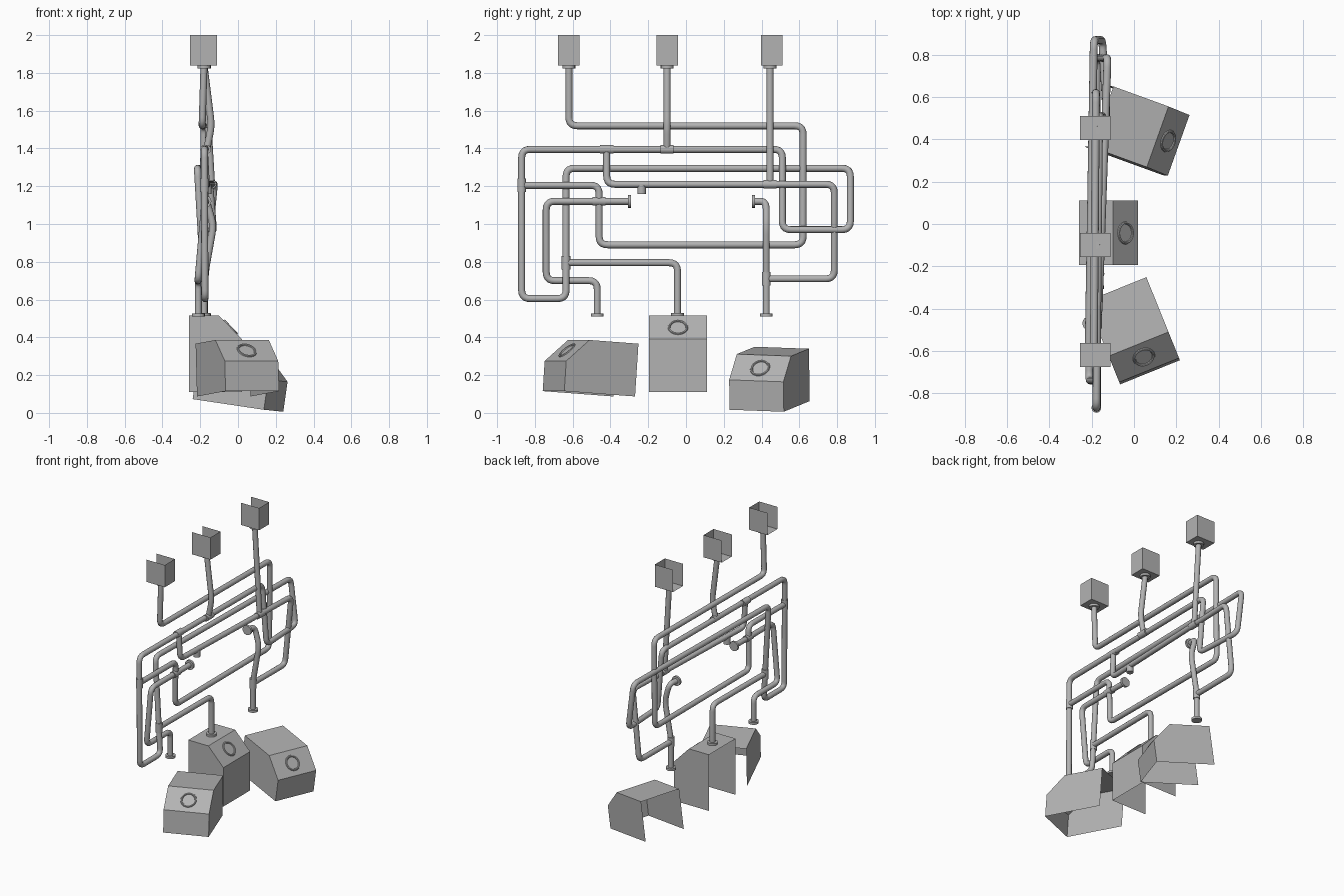
import bpy, bmesh, math
from mathutils import Vector, Matrix

if "Cube" in bpy.data.objects:
    bpy.data.objects.remove(bpy.data.objects["Cube"])

steel = bpy.data.materials.new("grey_steel")
steel.diffuse_color = (0.45, 0.45, 0.45, 1)
steel.use_nodes = True
steel.node_tree.nodes["Principled BSDF"].inputs["Base Color"].default_value = steel.diffuse_color
R = 0.0185          # pipe radius


def add_object(name, bm, smooth=False):
    me = bpy.data.meshes.new(name)
    bm.to_mesh(me)
    bm.free()
    ob = bpy.data.objects.new(name, me)
    bpy.context.collection.objects.link(ob)
    me.materials.append(steel)
    if smooth:
        bpy.ops.object.select_all(action='DESELECT')
        ob.select_set(True)
        bpy.context.view_layer.objects.active = ob
        bpy.ops.object.shade_smooth_by_angle(angle=math.radians(40))
    return ob


def rounded(points, closed, radius=0.045, steps=5):
    """Replace every corner of a path by a short bend."""
    n, out = len(points), []
    for i, p in enumerate(points):
        if not closed and i in (0, n - 1):
            out.append(p)
            continue
        a, b = points[i - 1] - p, points[(i + 1) % n] - p
        a = p + a.normalized() * min(radius, a.length * 0.45)
        b = p + b.normalized() * min(radius, b.length * 0.45)
        for k in range(steps + 1):
            t = k / steps
            out.append(a * (1 - t) ** 2 + p * 2 * t * (1 - t) + b * t * t)
    return out


def pipe(name, points, closed=False):
    pts = rounded([Vector(p) for p in points], closed)
    cu = bpy.data.curves.new(name, 'CURVE')
    cu.dimensions = '3D'
    cu.bevel_depth, cu.bevel_resolution, cu.use_fill_caps = R, 4, True
    sp = cu.splines.new('POLY')
    sp.points.add(len(pts) - 1)
    for q, p in zip(sp.points, pts):
        q.co = (*p, 1)
    sp.use_cyclic_u = closed
    tmp = bpy.data.objects.new(name, cu)
    bpy.context.collection.objects.link(tmp)
    bpy.context.view_layer.update()
    me = bpy.data.meshes.new_from_object(tmp.evaluated_get(bpy.context.evaluated_depsgraph_get()))
    bpy.data.objects.remove(tmp)
    bm = bmesh.new()
    bm.from_mesh(me)
    bpy.data.meshes.remove(me)
    add_object(name, bm, True)


def disc(name, centre, axis, radius, length):
    bm = bmesh.new()
    rot = Vector((0, 0, 1)).rotation_difference(Vector(axis)).to_matrix().to_4x4()
    bmesh.ops.create_cone(bm, cap_ends=True, segments=16, radius1=radius, radius2=radius,
                          depth=length, matrix=Matrix.Translation(centre) @ rot)
    add_object(name, bm, True)


# Pipe runs, as (x, y, z) corners
pipe("front_feed_pipe", [(-.18, -.62, 1.84), (-.19, -.62, 1.52), (-.18, .62, 1.52), (-.185, .62, .89),
                         (-.18, -.46, .89), (-.175, -.46, 1.205), (-.178, -.87, 1.205)])
pipe("middle_feed_pipe", [(-.18, -.10, 1.84), (-.14, -.10, 1.52), (-.165, -.10, 1.395)])
pipe("rear_feed_pipe", [(-.178, .445, 1.84), (-.14, .445, 1.21)])
pipe("loop_pipe", [(-.178, -.87, 1.395), (-.165, .51, 1.395), (-.13, .51, .97), (-.15, .87, .97),
                   (-.19, .87, 1.295), (-.215, -.635, 1.295), (-.175, -.635, .605),
                   (-.175, -.87, .605)], closed=True)
pipe("branch_pipe", [(-.178, -.42, 1.395), (-.168, -.42, 1.21), (-.125, .785, 1.21),
                     (-.175, .785, .71), (-.178, .425, .71)])
pipe("rear_outlet_pipe", [(-.175, .36, 1.12), (-.165, .425, 1.12), (-.13, .425, .99),
                          (-.178, .425, .72), (-.178, .425, .52)])
pipe("front_outlet_pipe", [(-.175, -.30, 1.12), (-.175, -.74, 1.12), (-.212, -.74, .70),
                           (-.21, -.47, .70), (-.21, -.47, .52)])
pipe("middle_outlet_pipe", [(-.185, -.635, .795), (-.18, -.045, .795), (-.18, -.045, .52)])

# Flanges at pipe ends
Y, Z = (0, 1, 0), (0, 0, 1)
for c, axis in [((-.18, -.62, 1.832), Z), ((-.18, -.10, 1.832), Z), ((-.178, .445, 1.832), Z),
                ((-.178, .425, .519), Z), ((-.21, -.47, .519), Z), ((-.18, -.045, .522), Z),
                ((-.175, .358, 1.12), Y), ((-.175, -.30, 1.12), Y)]:
    disc("flange", c, axis, 0.034, 0.016)

# Tee collars and the short stub
for c, axis in [((-.165, -.10, 1.395), Y), ((-.137, .445, 1.21), Y), ((-.178, -.87, 1.205), Z),
                ((-.178, -.42, 1.395), Y), ((-.178, .425, .71), Z), ((-.186, -.635, .795), Z),
                ((-.175, -.46, 1.12), Y)]:
    disc("tee_collar", c, axis, 0.023, 0.07)
disc("stub", (-.163, -.235, 1.185), Z, 0.023, 0.05)

# Hoppers: thin trays open at the top and at the -x side
for y in (-.62, -.10, .455):
    x0, x1, y0, y1, z0, z1 = -.255, -.11, y - .057, y + .057, 1.84, 2.0
    bm = bmesh.new()
    low = [bm.verts.new(p) for p in ((x0, y0, z0), (x1, y0, z0), (x1, y1, z0), (x0, y1, z0))]
    top = [bm.verts.new((v.co.x, v.co.y, z1)) for v in low]
    bm.faces.new(low[::-1])
    for i in range(3):
        bm.faces.new((low[i], low[i + 1], top[i + 1], top[i]))
    add_object("hopper", bm)


def cover(name, profile, origin, yaw, pitch, roll, chamfer):
    """Sheet cover: side walls plus a bent strip; underside and back stay open."""
    m = (Matrix.Translation(origin) @ Matrix.Rotation(math.radians(yaw), 4, 'Z')
         @ Matrix.Rotation(math.radians(pitch), 4, 'Y') @ Matrix.Rotation(math.radians(roll), 4, 'X'))
    bm = bmesh.new()
    right = [bm.verts.new((u, 0, w)) for u, w in profile]
    left = [bm.verts.new((u, .305, w)) for u, w in profile]
    bm.faces.new(right)
    bm.faces.new(left[::-1])
    for i in range(1, 4):
        bm.faces.new((right[i], left[i], left[i + 1], right[i + 1]))
    bm.transform(m)
    add_object(name, bm)
    # Ring in the middle of the sloped panel
    (u0, w0), (u1, w1) = chamfer
    normal = Vector((abs(w1 - w0), 0, abs(u1 - u0))).normalized()
    rot = Vector((0, 0, 1)).rotation_difference(normal).to_matrix().to_4x4()
    m = m @ Matrix.Translation(((u0 + u1) / 2, .1525, (w0 + w1) / 2)) @ rot
    bm = bmesh.new()
    rows, n, k = [], 28, 8
    for i in range(n):
        a = 2 * math.pi * i / n
        rows.append([])
        for j in range(k):
            b = 2 * math.pi * j / k
            r = .047 + .007 * math.cos(b)
            rows[i].append(bm.verts.new((r * math.cos(a), r * math.sin(a), .007 * math.sin(b))))
    for i in range(n):
        for j in range(k):
            p, q, j2 = rows[i], rows[(i + 1) % n], (j + 1) % k
            bm.faces.new((p[j], q[j], q[j2], p[j2]))
    bm.transform(m)
    add_object(name + "_ring", bm, True)


upright = [(0, 0), (.28, 0), (.28, .28), (.16, .405), (0, .405)]
lying = [(0, 0), (.405, 0), (.405, .16), (.28, .28), (0, .28)]
cover("middle_cover", upright, (-.26, -.195, .11), 0, 0, 0, upright[2:4])
cover("rear_cover", lying, (-.24, .368, .073), -20, 8, -2, lying[2:4])
cover("front_cover", lying, (-.217, -.384, .087), -68, -4, 0, lying[2:4])
